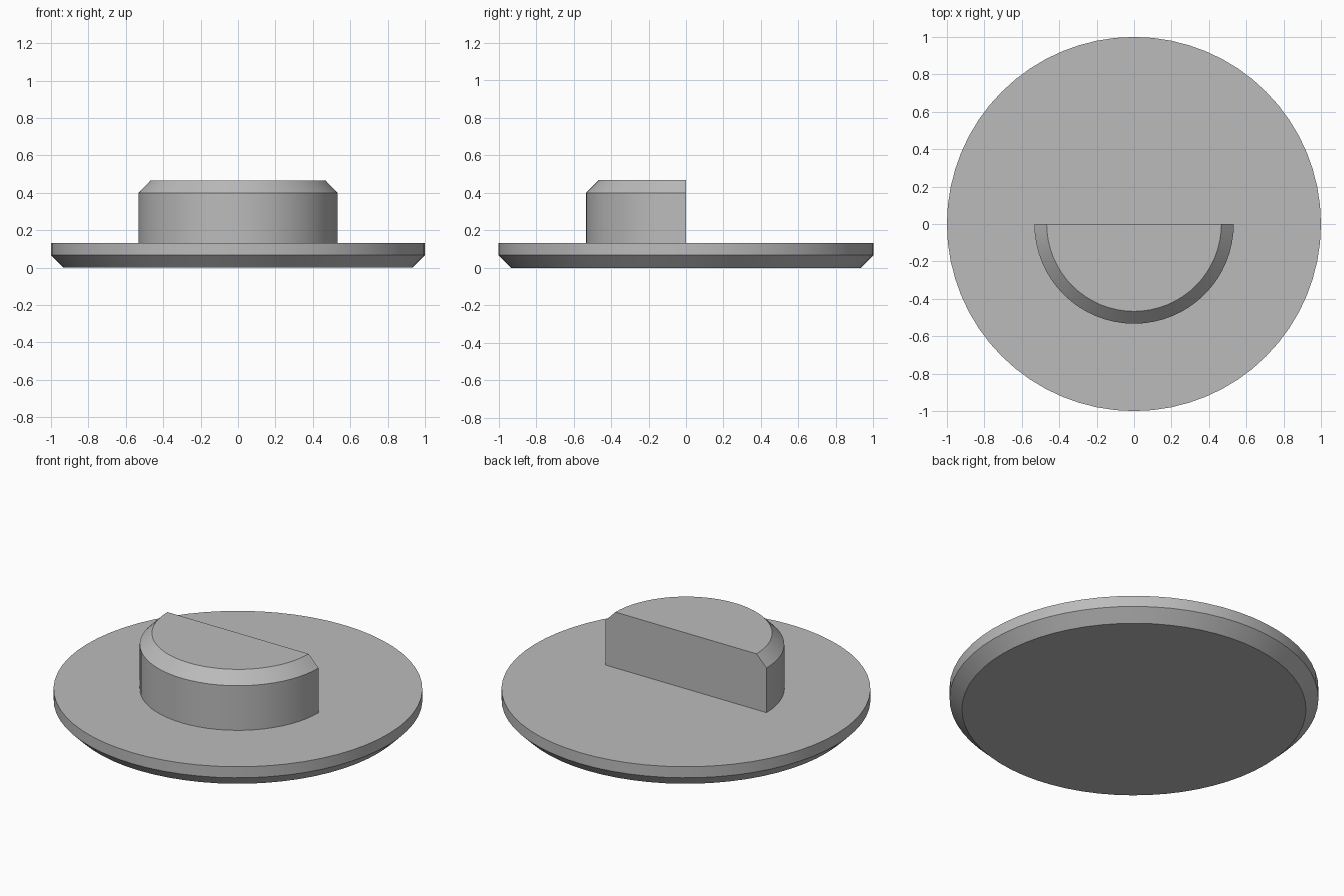
import bpy, bmesh
from math import pi, cos, sin, radians

cube = bpy.data.objects.get("Cube")
if cube:
    bpy.data.objects.remove(cube, do_unlink=True)

grey = bpy.data.materials.new("plain grey")
grey.use_nodes = True
colour = (0.5, 0.5, 0.5, 1)
grey.diffuse_color = colour
grey.node_tree.nodes["Principled BSDF"].inputs["Base Color"].default_value = colour


def turned_solid(name, profile, start, sweep, segments):
    """Stack outlines of (radius, height) into a capped solid; a partial sweep gets a flat side."""
    closed = sweep >= 2 * pi
    count = segments if closed else segments + 1
    angles = [start + sweep * i / segments for i in range(count)]
    bm = bmesh.new()
    rings = [[bm.verts.new((r * cos(a), r * sin(a), z)) for a in angles] for r, z in profile]
    for low, high in zip(rings, rings[1:]):
        for i in range(segments):
            j = (i + 1) % count
            bm.faces.new((low[i], low[j], high[j], high[i]))
    bm.faces.new(rings[0][::-1])
    bm.faces.new(rings[-1])
    if not closed:
        bm.faces.new([ring[0] for ring in rings] + [ring[-1] for ring in reversed(rings)])
    bmesh.ops.recalc_face_normals(bm, faces=bm.faces)
    mesh = bpy.data.meshes.new(name)
    bm.to_mesh(mesh)
    bm.free()
    mesh.materials.append(grey)
    obj = bpy.data.objects.new(name, mesh)
    bpy.context.collection.objects.link(obj)
    bpy.ops.object.select_all(action='DESELECT')
    obj.select_set(True)
    bpy.context.view_layer.objects.active = obj
    bpy.ops.object.shade_smooth_by_angle(angle=radians(30))
    return obj


# Round plate, chamfered underneath
turned_solid("base_disc", [(0.933, 0), (1, 0.067), (1, 0.133)], 0, 2 * pi, 64)

# Half-round block on the front half, chamfered around its curved top edge
turned_solid("half_round_block", [(0.533, 0.133), (0.533, 0.4), (0.467, 0.467)], pi, pi, 32)
